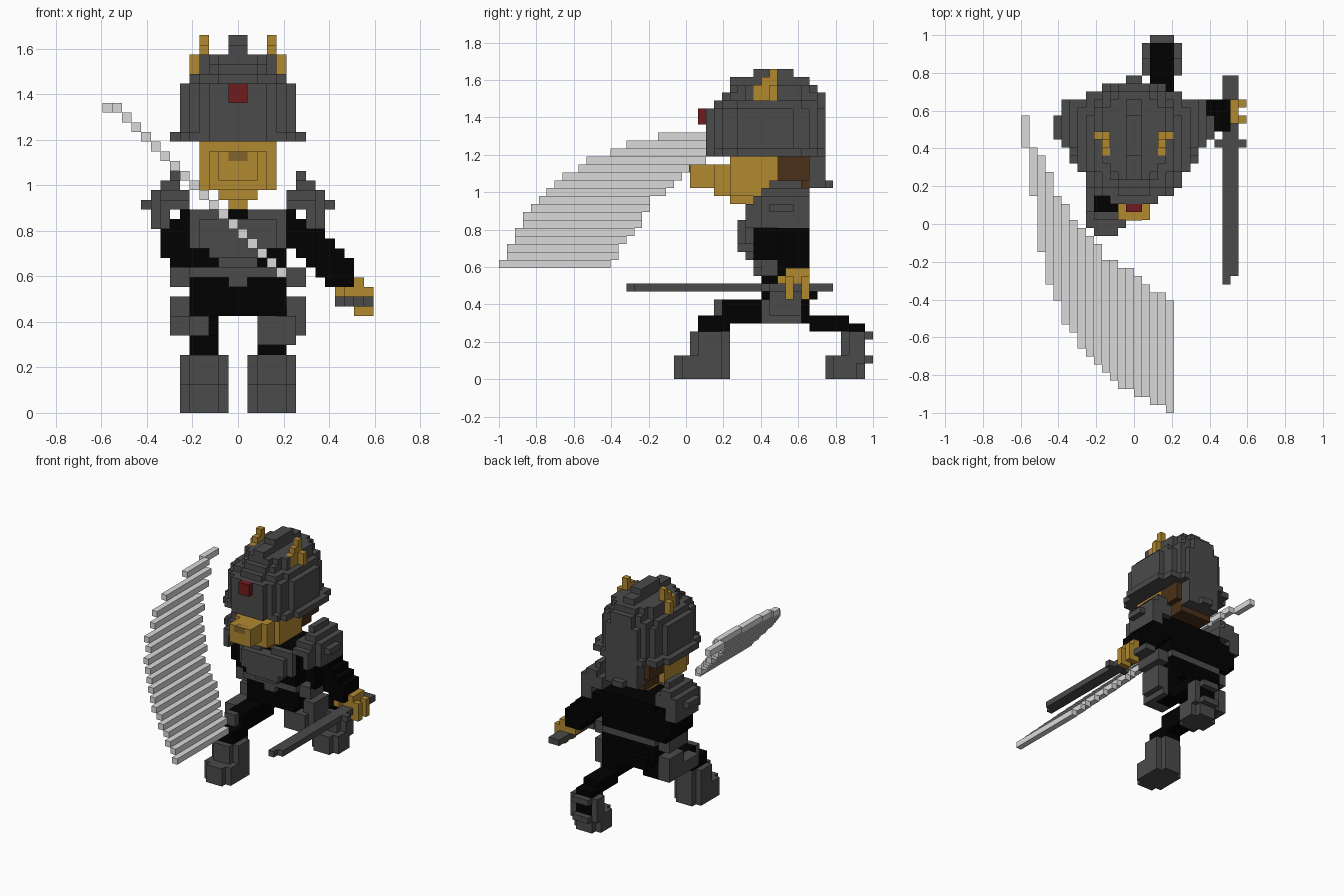
import bpy, bmesh

cube = bpy.data.objects.get("Cube")
if cube:
    bpy.data.objects.remove(cube, do_unlink=True)

U = 2 / 47  # size of one cell


def material(name, r, g, b):
    m = bpy.data.materials.new(name)
    m.use_nodes = True
    m.diffuse_color = (r, g, b, 1)
    m.node_tree.nodes["Principled BSDF"].inputs["Base Color"].default_value = (r, g, b, 1)
    return m


GREY = material("armour grey", .07, .07, .07)
BLACK = material("cloth black", .0004, .0004, .0004)
GOLD = material("fur gold", .44, .25, .03)
STEEL = material("blade silver", .7, .7, .7)
RED = material("gem red", .165, .011, .012)
BROWN = material("dark brown", .07, .03, .01)
TAN = material("nose brown", .22, .125, .025)


def box(x0, x1, y0, y1, z0, z1):
    """Cells of a block; x from the middle, y from the front, z from the ground."""
    return {(x, y, z) for x in range(x0, x1) for y in range(y0, y1) for z in range(z0, z1)}


def trimmed(x0, x1, y0, y1, z0, z1):
    """A block without its four upright corner columns."""
    return {c for c in box(x0, x1, y0, y1, z0, z1)
            if not (c[0] in (x0, x1 - 1) and c[1] in (y0, y1 - 1))}


def mirror(cells):
    return {(-x - 1, y, z) for x, y, z in cells}


def build(name, cells, mat):
    """Make a mesh from the outer sides of the cells."""
    bm = bmesh.new()
    verts = {}

    def vert(p):
        if p not in verts:
            verts[p] = bm.verts.new((p[0] * U, p[1] * U - 1, p[2] * U))
        return verts[p]

    for c in sorted(cells):
        for axis in range(3):
            for side in (0, 1):
                n = list(c)
                n[axis] += 2 * side - 1
                if tuple(n) in cells:
                    continue
                ring = []
                for a, b in ((0, 0), (1, 0), (1, 1), (0, 1)):
                    p = list(c)
                    p[axis] += side
                    p[(axis + 1) % 3] += a
                    p[(axis + 2) % 3] += b
                    ring.append(vert(tuple(p)))
                bm.faces.new(ring if side else ring[::-1])
    mesh = bpy.data.meshes.new(name)
    bm.to_mesh(mesh)
    bm.free()
    mesh.materials.append(mat)
    obj = bpy.data.objects.new(name, mesh)
    bpy.context.collection.objects.link(obj)
    return obj


# Helmet: stacked rounded layers of (half width, front, back); the brim is fuller behind
layers = [(7, 26, 41)] + [(6, 26, 41)] * 5 + [(5, 27, 41), (4, 28, 41), (4, 29, 40)]
helmet = set()
for z, (w, front, back) in enumerate(layers, 28):
    mid, half = (front + back) / 2, (back - front) / 2
    for x, y, _ in box(-w, w, front, back, 0, 1):
        power = 3.2 if z == 28 and y > mid else 2.25
        if abs((x + .5) / w) ** power + abs((y + .5 - mid) / half) ** power <= 1.04:
            helmet.add((x, y, z))
helmet |= box(-1, 1, 29, 39, 37, 38) | box(-1, 1, 32, 37, 38, 39)
# Neck guard at the back
helmet |= trimmed(-4, 4, 39, 41, 25, 28) | box(-3, 3, 39, 41, 24, 25)
helmet |= box(-1, 1, 41, 42, 24, 25)
horn = box(3, 4, 32, 35, 35, 37) | box(4, 5, 34, 35, 35, 37) | box(3, 4, 33, 35, 37, 38)
horn |= box(3, 4, 34, 35, 38, 39)
build("helmet", helmet - horn - mirror(horn), GREY)
build("left_horn", horn, GOLD)
build("right_horn", mirror(horn), GOLD)
build("helmet_gem", box(-1, 1, 25, 26, 32, 34), RED)

# Head
build("head", box(-4, 4, 29, 35, 23, 28) | box(-3, 3, 27, 29, 23, 27)
      | box(-2, 2, 24, 29, 24, 27), GOLD)
build("jaw_and_neck", box(-2, 2, 29, 34, 22, 23) | box(-1, 1, 31, 35, 21, 22), GOLD)
build("hair", box(-4, 4, 35, 39, 25, 28) | box(-3, 3, 35, 39, 23, 25), BROWN)
nose = build("nose", box(-1, 1, 24, 25, 26, 27), TAN)
nose.location.y = -0.004

# Body
build("torso", box(-6, 6, 33, 38, 17, 21) | box(-5, 5, 32, 39, 15, 21), BLACK)
build("chest_plate", box(-4, 4, 30, 32, 17, 20) | box(-3, 3, 30, 32, 16, 17)
      | box(-5, 5, 31, 32, 17, 21) - box(-1, 1, 31, 32, 20, 21)
      | box(-2, 2, 31, 32, 15, 16), GREY)
build("belt", trimmed(-6, 6, 32, 39, 14, 15) | box(-1, 1, 32, 33, 13, 14), GREY)
build("pelvis", box(-5, 5, 33, 39, 11, 14) | box(-4, 4, 33, 40, 10, 12), BLACK)

# Shoulder, hip and thigh pads
shoulder = box(5, 8, 31, 39, 21, 22) | box(8, 9, 33, 39, 19, 23) | box(9, 10, 34, 37, 21, 22)
shoulder |= box(5, 8, 32, 39, 22, 23) | box(6, 8, 33, 39, 23, 24) | box(6, 7, 34, 38, 24, 25)
shoulder |= box(7, 8, 31, 39, 19, 21)
hip = box(5, 7, 33, 38, 13, 15)
thigh_pad = box(5, 7, 34, 38, 8, 12)
for side, place in (("left", lambda c: c), ("right", mirror)):
    build(side + "_shoulder_pad", place(shoulder), GREY)
    build(side + "_hip_pad", place(hip), GREY)
    build(side + "_thigh_pad", place(thigh_pad), GREY)

# Arms
build("right_arm", box(-8, -5, 33, 39, 16, 19) | box(-7, -5, 33, 39, 15, 20), BLACK)
arm = set()
for x in range(5, 12):
    arm |= box(x, x + 1, 33 if x < 8 else 35, 39, max(13, 22 - x), min(20, 27 - x))
build("left_arm", arm, BLACK)
build("left_hand", box(10, 13, 36, 39, 12, 13) | box(12, 13, 36, 39, 13, 14)
      | box(10, 11, 35, 36, 12, 13) | box(13, 14, 36, 37, 10, 13) | box(13, 14, 38, 39, 10, 13)
      | box(12, 13, 36, 37, 10, 11) | box(12, 13, 38, 39, 10, 11), GOLD)

# Short staff with a cross guard
build("staff", box(11, 12, 16, 42, 11, 12) | box(12, 13, 17, 42, 11, 12)
      | box(10, 14, 33, 34, 11, 12), GREY)

# Right leg, stepping forward
build("right_leg", box(-5, -2, 28, 36, 7, 10) | box(-5, -2, 25, 29, 6, 8)
      | box(-5, -2, 33, 38, 8, 11), BLACK)
build("right_knee_pad", box(-7, -5, 30, 34, 8, 10) | box(-5, -3, 27, 28, 8, 10), GREY)
build("right_boot", trimmed(-6, -1, 22, 29, 0, 3) | trimmed(-6, -1, 24, 29, 3, 6), GREY)

# Left leg, pushing off behind
build("left_leg", box(2, 5, 35, 39, 7, 11) | box(2, 5, 38, 44, 7, 8)
      | box(2, 5, 39, 46, 6, 7), BLACK)
build("left_knee_pad", box(2, 6, 33, 35, 7, 10) | box(5, 6, 35, 38, 7, 9), GREY)
sole = box(2, 5, 44, 46, 2, 6)
boot = trimmed(1, 6, 41, 46, 0, 3) | trimmed(1, 6, 43, 47, 2, 6)
build("left_boot", boot - sole - box(2, 5, 46, 47, 3, 5), GREY)
build("left_boot_lining", sole, BLACK)

# Great curved blade: one bar per step, (front, back) from the tip down
bars = [(33, 37), (27, 33), (20, 32), (16, 30), (14, 27), (11, 26), (10, 24), (8, 23), (7, 22),
        (6, 21), (5, 19), (4, 19), (3, 18), (3, 18), (2, 17), (2, 16), (1, 15), (1, 15), (0, 14)]
blade = set()
for i, (front, back) in enumerate(bars):
    z = 32 - max(i, 1)
    blade |= box(i - 14, i - 13, front, back, z, z + 1)
build("great_blade", blade, STEEL)
